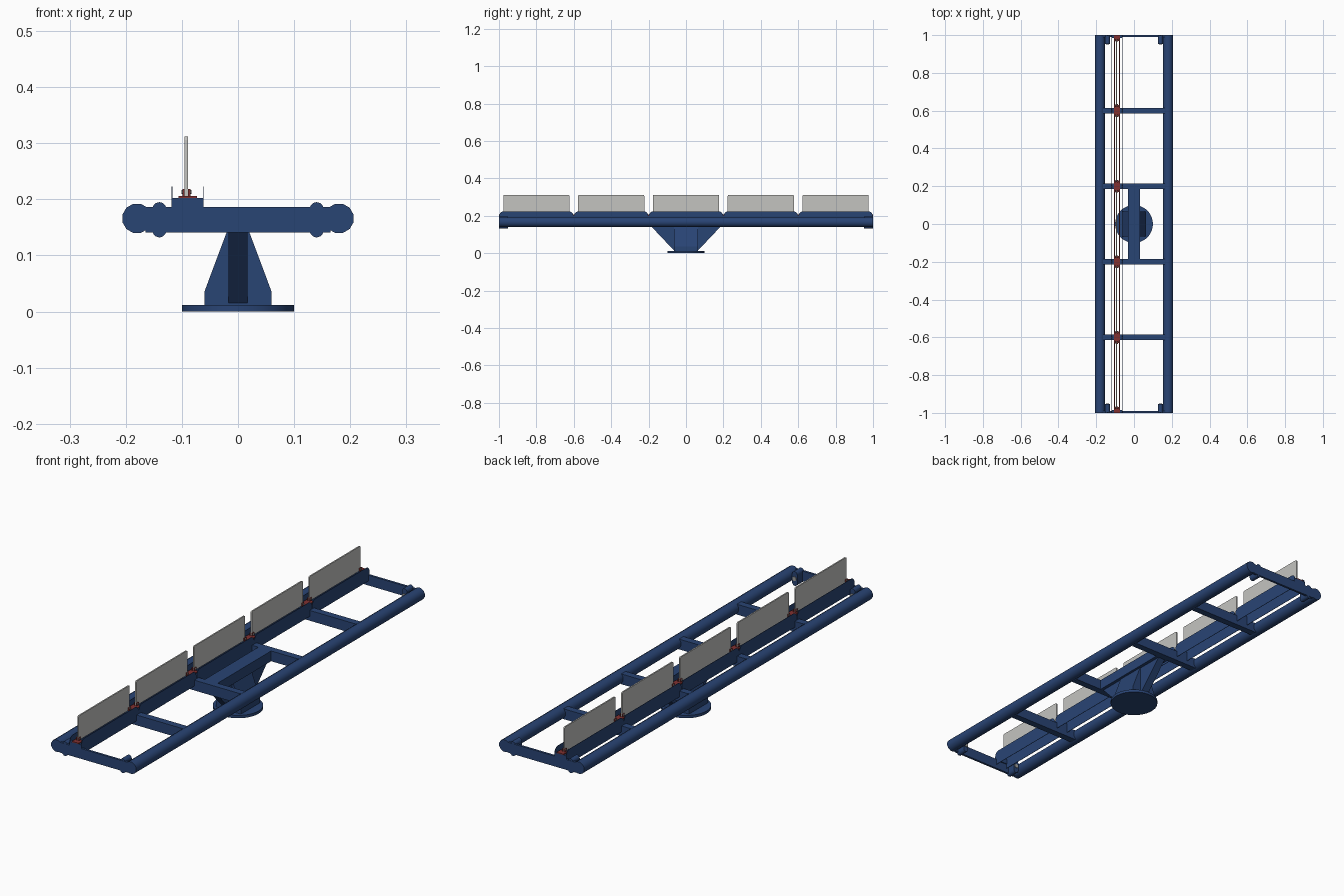
import bpy, bmesh, math
from mathutils import Vector

if "Cube" in bpy.data.objects:
    bpy.data.objects.remove(bpy.data.objects["Cube"])


def material(name, rgb):
    m = bpy.data.materials.new(name)
    m.diffuse_color = (*rgb, 1)
    m.use_nodes = True
    m.node_tree.nodes["Principled BSDF"].inputs["Base Color"].default_value = m.diffuse_color
    return m


BLUE = material("navy_paint", (0.022, 0.058, 0.175))
GRAY = material("pale_panel", (0.55, 0.55, 0.53))
RED = material("dark_red", (0.22, 0.03, 0.03))
STEEL = material("steel", (0.35, 0.35, 0.34))


def finish(name, bm, mat, smooth=False):
    bmesh.ops.recalc_face_normals(bm, faces=bm.faces[:])
    me = bpy.data.meshes.new(name)
    bm.to_mesh(me)
    bm.free()
    me.materials.append(mat)
    ob = bpy.data.objects.new(name, me)
    bpy.context.collection.objects.link(ob)
    if smooth:
        bpy.ops.object.select_all(action='DESELECT')
        ob.select_set(True)
        bpy.context.view_layer.objects.active = ob
        bpy.ops.object.shade_smooth_by_angle(angle=math.radians(40))
    return ob


def prism(name, pts, axis, lo, hi, mat, smooth=False):
    """Extrude a 2D outline along an axis: x -> (y,z), y -> (x,z), z -> (x,y)."""
    def place(p, d):
        return {'x': (d, p[0], p[1]), 'y': (p[0], d, p[1]), 'z': (p[0], p[1], d)}[axis]
    bm = bmesh.new()
    a = [bm.verts.new(place(p, lo)) for p in pts]
    b = [bm.verts.new(place(p, hi)) for p in pts]
    n = len(pts)
    bm.faces.new(a)
    bm.faces.new(b)
    for i in range(n):
        bm.faces.new((a[i], a[(i + 1) % n], b[(i + 1) % n], b[i]))
    return finish(name, bm, mat, smooth)


def box(name, x0, x1, y0, y1, z0, z1, mat):
    return prism(name, [(x0, y0), (x1, y0), (x1, y1), (x0, y1)], 'z', z0, z1, mat)


def circle(cx, cy, r, n):
    return [(cx + r * math.cos(2 * math.pi * (i + .5) / n),
             cy + r * math.sin(2 * math.pi * (i + .5) / n)) for i in range(n)]


def capsule(cx, z0, z1, r, n=6):
    top = [(cx + r * math.cos(math.pi * i / n), z1 - r + r * math.sin(math.pi * i / n)) for i in range(n + 1)]
    bot = [(cx - r * math.cos(math.pi * i / n), z0 + r - r * math.sin(math.pi * i / n)) for i in range(n + 1)]
    return top + bot


def rounded_top(y0, y1, z0, z1, r, n=4):
    pts = [(y0, z0), (y1, z0)]
    for cy, start in ((y1 - r, 0), (y0 + r, 90)):
        for i in range(n + 1):
            t = math.radians(start + 90 * i / n)
            pts.append((cy + r * math.cos(t), z1 - r + r * math.sin(t)))
    return pts


# pedestal: round foot, wide block across, spreading rib along the frame
prism("base_disc", circle(0, 0, 0.1, 32), 'z', 0, 0.012, BLUE, True)
prism("pedestal_block", [(-.06, .01), (.06, .01), (.06, .035), (.02, .142), (-.02, .142), (-.06, .035)],
      'y', -0.065, 0.065, BLUE)
prism("pedestal_rib", [(-.06, .01), (.06, .01), (.185, .142), (-.185, .142)], 'x', -0.017, 0.017, BLUE)
box("spine_beam", -.031, .031, -.2, .2, .141, .186, BLUE)

# long side tubes and end lugs with pins
for s in (-1, 1):
    prism("side_tube", circle(.18 * s, .166, .0268, 12), 'y', -1, 1, BLUE, True)
    for e in (-1, 1):
        ys = sorted((.953 * e, .999 * e))
        prism("end_lug", capsule(.14 * s, .132, .195, .0125), 'y', ys[0], ys[1], BLUE, True)
        ys = sorted((.949 * e, .96 * e))
        prism("lug_pin", circle(.14 * s, .164, .009, 12), 'y', ys[0], ys[1], STEEL, True)

# cross members
for y in (-.6, -.2, .2, .6):
    box("cross_beam", -.165, .165, y - .015, y + .015, .141, .186, BLUE)
for e in (-1, 1):
    ys = sorted((.99 * e, e))
    box("end_plate", -.165, .165, ys[0], ys[1], .141, .186, BLUE)

# supports and clamps on the cross members
PX = -0.092
for y in (-1, -.6, -.2, .2, .6, 1):
    a, b = max(y - .015, -1), min(y + .015, 1)
    box("tray_support", -.117, -.062, a, b, .18, .202, BLUE)
    box("clamp_plate", -.106, -.073, max(y - .03, -1), min(y + .03, 1), .201, .206, RED)
    for e in (-1, 1):
        c = y + .027 * e
        if abs(c) < 1:
            for s in (-1, 1):
                box("clamp_jaw", *sorted((PX + .003 * s, PX + .007 * s)), c - .007, c + .007, .205, .218, RED)
            prism("clamp_bolt", circle(c, .213, .004, 8), 'x', PX - .009, PX + .009, STEEL)

# slim rails carrying the panels
for x in (-.103, -.077):
    box("panel_rail", x - .0025, x + .0025, -.995, .995, .2, .204, RED)

# five tray sections with thin walls, each holding an upright panel
for i in range(-2, 3):
    y = .4 * i
    for x in (-.1175, -.0620):
        prism("tray_wall", rounded_top(y - .198, y + .198, .16, .223, .022), 'x', x - .0008, x + .0008, BLUE)
    prism("upright_panel", rounded_top(y - .177, y + .177, .205, .312, .006, 3), 'x', PX - .003, PX + .003, GRAY)
